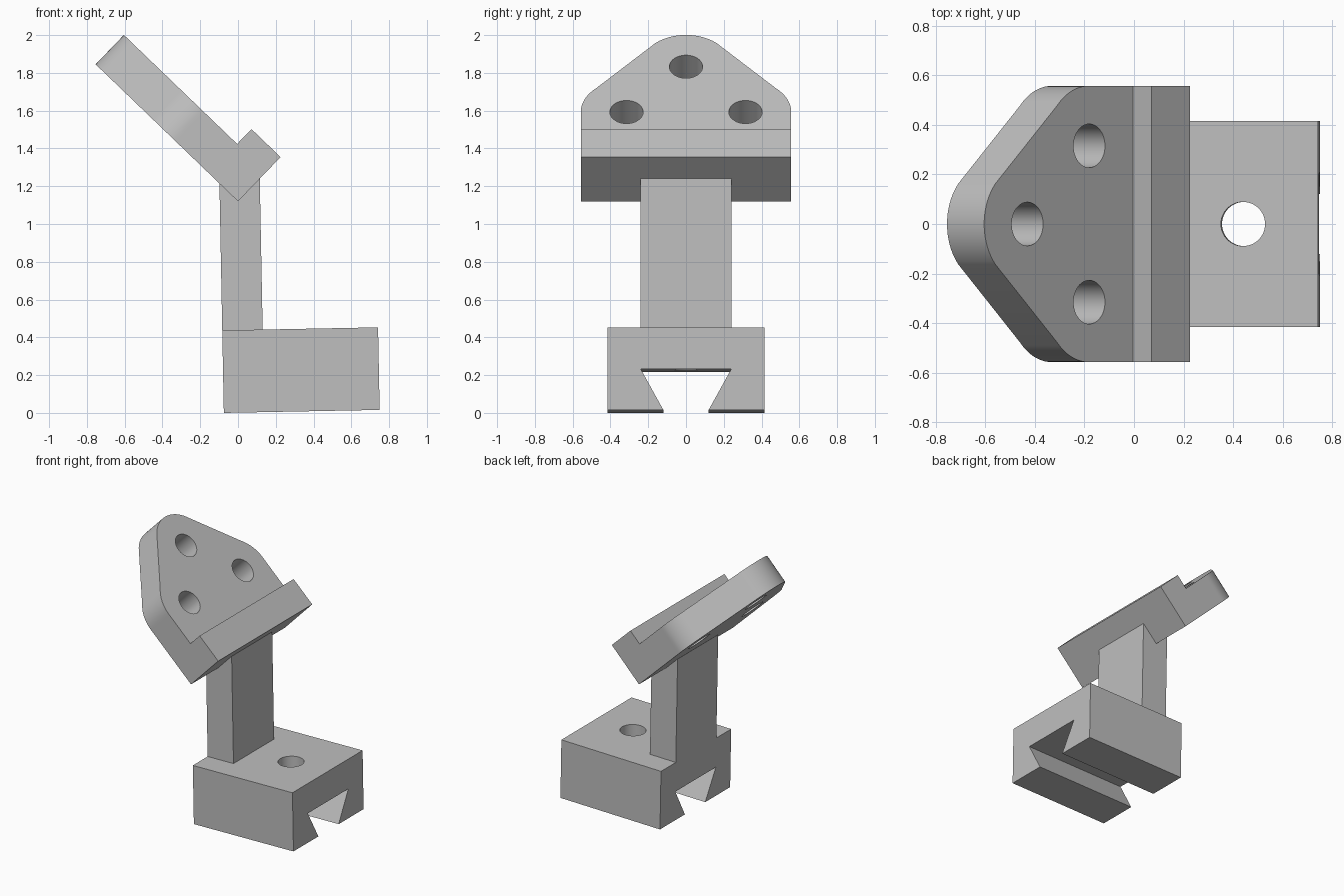
import bpy, bmesh, math
from mathutils import Matrix, Vector

cube = bpy.data.objects.get("Cube")
if cube:
    bpy.data.objects.remove(cube, do_unlink=True)

grey = bpy.data.materials.new("plain grey")
grey.use_nodes = True
grey.diffuse_color = (0.52, 0.52, 0.52, 1)
grey.node_tree.nodes["Principled BSDF"].inputs["Base Color"].default_value = grey.diffuse_color


def prism(name, outline, sweep):
    """Solid made by sweeping a flat outline along a vector."""
    bm = bmesh.new()
    face = bm.faces.new([bm.verts.new(p) for p in outline])
    new = bmesh.ops.extrude_face_region(bm, geom=[face])["geom"]
    bmesh.ops.translate(bm, vec=Vector(sweep),
                        verts=[v for v in new if isinstance(v, bmesh.types.BMVert)])
    bmesh.ops.recalc_face_normals(bm, faces=bm.faces)
    mesh = bpy.data.meshes.new(name)
    bm.to_mesh(mesh)
    bm.free()
    mesh.materials.append(grey)
    obj = bpy.data.objects.new(name, mesh)
    bpy.context.collection.objects.link(obj)
    return obj


def arc(x, y, z, r, start, end, steps):
    angles = [math.radians(start + (end - start) * i / steps) for i in range(steps + 1)]
    return [(x + r * math.cos(a), y + r * math.sin(a), z) for a in angles]


def combine(obj, other, operation):
    mod = obj.modifiers.new("combine", "BOOLEAN")
    mod.operation, mod.solver, mod.object = operation, "EXACT", other
    bpy.context.view_layer.objects.active = obj
    bpy.ops.object.modifier_apply(modifier=mod.name)
    bpy.data.objects.remove(other, do_unlink=True)


def drill(obj, x, y, r):
    hole = prism("hole_cutter", arc(x, y, -0.1, r, 0, 352.5, 47), (0, 0, 1))
    hole.hide_render = True
    combine(obj, hole, "DIFFERENCE")


def finish(obj, matrix):
    obj.matrix_world = matrix
    bpy.ops.object.select_all(action="DESELECT")
    obj.select_set(True)
    bpy.context.view_layer.objects.active = obj
    bpy.ops.object.shade_smooth_by_angle(angle=math.radians(30))


lean = Matrix.Translation((-0.075, 0, 0)) @ Matrix.Rotation(math.radians(-1.1), 4, "Y")
tilt = Matrix.Translation((0, 0, 1.12)) @ Matrix.Rotation(math.radians(43.9), 4, "Y")

# Base block with a dovetail slot along its length and a vertical hole
half = [(0.12, 0), (0.415, 0), (0.415, 0.437)]
slot = [(-0.24, 0.217), (0.24, 0.217)]
section = half + [(-y, z) for y, z in reversed(half)] + slot
base = prism("dovetail_base", [(0, y, z) for y, z in section], (0.825, 0, 0))
drill(base, 0.523, 0, 0.089)
finish(base, lean)

# Post rising from the end of the base into the plate
post = prism("post", [(0, -0.24, 0.437), (0.214, -0.24, 0.437),
                      (0.214, -0.24, 1.26), (0, -0.24, 1.23)], (0, 0.48, 0))
finish(post, lean)

# Tilted mounting plate: rounded outline around three holes
px, py, nose, r = -0.458, 0.315, -0.804, 0.242
turn = math.degrees(math.atan2(px - nose, py))
outline = [(0, -0.556, 0), (0, 0.556, 0)]
outline += arc(px, py, 0, r, 90, 90 + turn, 12)
outline += arc(nose, 0, 0, r, 90 + turn, 270 - turn, 24)
outline += arc(px, -py, 0, r, 270 - turn, 270, 12)
for p in range(2, len(outline)):
    x, y, z = outline[p]
    outline[p] = (x, max(-0.556, min(0.556, y)), z)
plate = prism("mounting_plate", outline, (0, 0, 0.2157))

# Raised lip along the lower edge of the plate
lip = prism("lip", [(0, -0.556, 0.1), (0, 0.556, 0.1),
                    (-0.214, 0.556, 0.1), (-0.214, -0.556, 0.1)], (0, 0, 0.225))
combine(plate, lip, "UNION")
for x, y in ((nose, 0), (px, py), (px, -py)):
    drill(plate, x, y, 0.088)
finish(plate, tilt)
